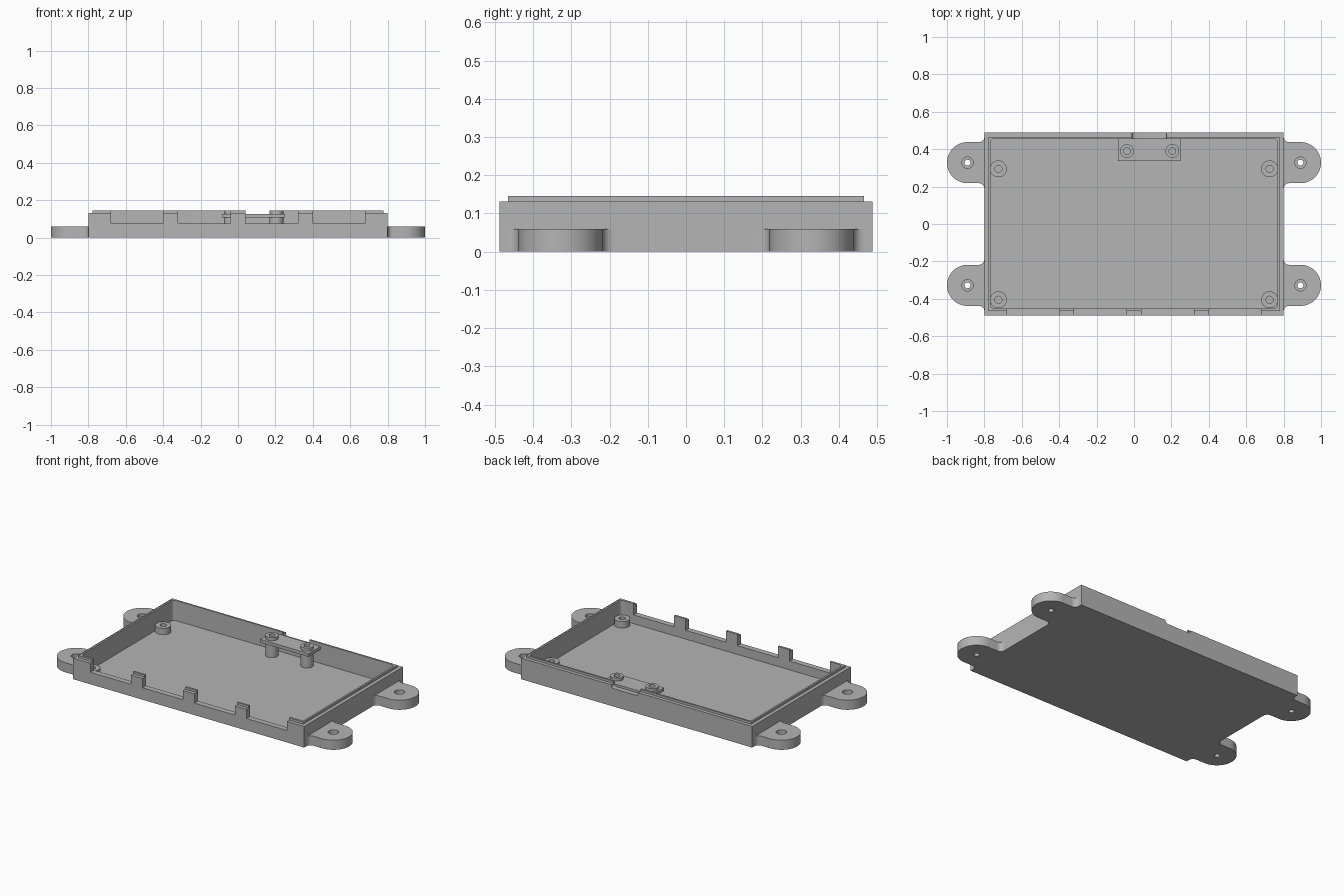
import bpy, bmesh, math

if "Cube" in bpy.data.objects:
    bpy.data.objects.remove(bpy.data.objects["Cube"])

grey = bpy.data.materials.new("plain_grey")
grey.diffuse_color = (0.46, 0.46, 0.46, 1)
grey.use_nodes = True
grey.node_tree.nodes["Principled BSDF"].inputs["Base Color"].default_value = grey.diffuse_color


def prism(name, pts, z0, z1):
    """Extrude a closed counter-clockwise xy outline from z0 to z1."""
    bm = bmesh.new()
    face = bm.faces.new([bm.verts.new((x, y, z0)) for x, y in pts])
    top = bmesh.ops.extrude_face_region(bm, geom=[face])["geom"]
    verts = [v for v in top if isinstance(v, bmesh.types.BMVert)]
    bmesh.ops.translate(bm, vec=(0, 0, z1 - z0), verts=verts)
    bmesh.ops.recalc_face_normals(bm, faces=bm.faces)
    mesh = bpy.data.meshes.new(name)
    bm.to_mesh(mesh)
    bm.free()
    mesh.materials.append(grey)
    ob = bpy.data.objects.new(name, mesh)
    bpy.context.collection.objects.link(ob)
    return ob


def arc(cx, cy, r, a0, a1, n=8):
    angles = [math.radians(a0 + (a1 - a0) * i / n) for i in range(n + 1)]
    return [(cx + r * math.cos(a), cy + r * math.sin(a)) for a in angles]


def rect(x0, x1, y0, y1, r=0):
    if r == 0:
        return [(x0, y0), (x1, y0), (x1, y1), (x0, y1)]
    return (arc(x0 + r, y0 + r, r, 180, 270) + arc(x1 - r, y0 + r, r, 270, 360)
            + arc(x1 - r, y1 - r, r, 0, 90) + arc(x0 + r, y1 - r, r, 90, 180))


def circle(x, y, r, n=40):
    return arc(x, y, r, 0, 360 * (n - 1) / n, n - 1)


def combine(ob, other, operation="DIFFERENCE"):
    """Apply a boolean and remove the helper."""
    mod = ob.modifiers.new("bool", "BOOLEAN")
    mod.object, mod.operation, mod.solver = other, operation, "EXACT"
    deps = bpy.context.evaluated_depsgraph_get()
    mesh = bpy.data.meshes.new_from_object(ob.evaluated_get(deps))
    ob.modifiers.clear()
    ob.data = mesh
    bpy.data.objects.remove(other)


def cut(ob, pts, z0, z1):
    combine(ob, prism("cutter", pts, z0, z1))


# Tray with a stepped rim and rounded cavity
tray = prism("tray", rect(-0.8, 0.8, -0.488, 0.488), 0, 0.132)
combine(tray, prism("rim", rect(-0.778, 0.778, -0.466, 0.466), 0.05, 0.146), "UNION")
cut(tray, rect(-0.767, 0.767, -0.453, 0.455, 0.02), 0.02, 0.3)

# Four notches in the front wall, leaving tabs between them
for x in (-0.54, -0.18, 0.18, 0.54):
    cut(tray, rect(x - 0.14, x + 0.14, -0.6, -0.44), 0.075, 0.3)

# Connector slot with rounded lower corners in the back wall
slot = prism("slot", rect(-0.01, 0.175, 0.112, 0.3, 0.015), -0.6, -0.44)
slot.rotation_euler = (math.pi / 2, 0, 0)
bpy.context.view_layer.update()
combine(tray, slot)

# Mounting ears with fillets at the wall and stepped screw holes
EX, EY, ER, F = 0.89, 0.328, 0.11, 0.028
for sx in (-1, 1):
    for sy in (-1, 1):
        outline = ([(0.79, EY - ER - F)]
                   + arc(0.8 + F, EY - ER - F, F, 180, 90)
                   + arc(EX, EY, ER, -90, 90, 32)
                   + arc(0.8 + F, EY + ER + F, F, 270, 180)
                   + [(0.79, EY + ER + F)])
        outline = [(sx * x, sy * y) for x, y in outline]
        side = ("left" if sx < 0 else "right") + ("_front" if sy < 0 else "_back")
        ear = prism("mounting_ear_" + side, outline, 0, 0.06)
        cut(ear, circle(sx * EX, sy * EY, 0.016), -0.1, 0.1)
        cut(ear, circle(sx * EX, sy * EY, 0.03), 0.03, 0.1)

# Corner standoffs with blind holes
for x in (-0.725, 0.725):
    for y in (-0.405, 0.295):
        post = prism("standoff", circle(x, y, 0.045), 0.015, 0.06)
        cut(post, circle(x, y, 0.019), 0.025, 0.1)

# Connector bracket plate on two taller posts
prism("bracket_plate", rect(-0.085, 0.252, 0.338, 0.456), 0.106, 0.126)
for x in (-0.038, 0.205):
    post = prism("bracket_post", circle(x, 0.39, 0.037), 0.015, 0.145)
    cut(post, circle(x, 0.39, 0.018), 0.03, 0.2)

# Smooth the round walls, keep edges sharp
for ob in bpy.context.scene.objects:
    ob.select_set(True)
    bpy.context.view_layer.objects.active = ob
bpy.ops.object.shade_smooth_by_angle(angle=math.radians(30))
